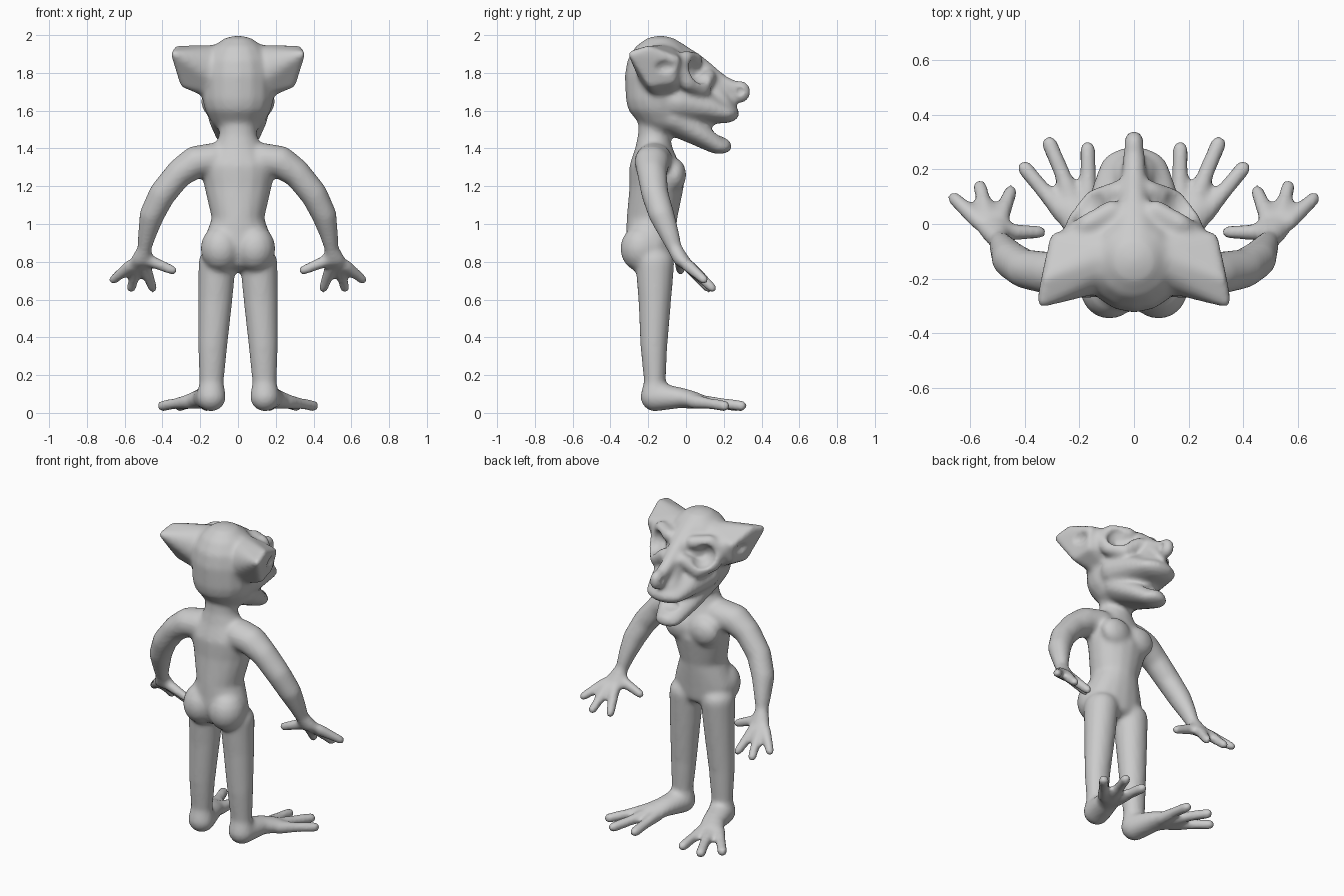
import bpy, bmesh, math
from mathutils import Vector, Matrix

skin = bmesh.new()
cuts = bmesh.new()


def cloud(c, r):
    """Points on an ellipsoid; r is a number or three radii."""
    r = (r, r, r) if isinstance(r, (int, float)) else r
    pts = []
    for i in range(9):
        t = math.pi * i / 8
        for k in range(16 if 0 < i < 8 else 1):
            a = math.tau * k / 16
            pts.append(Vector((c[0] + r[0] * math.sin(t) * math.cos(a),
                               c[1] + r[1] * math.sin(t) * math.sin(a),
                               c[2] + r[2] * math.cos(t))))
    return pts


def hull(bm, pts):
    vs = [bm.verts.new(p) for p in pts]
    res = bmesh.ops.convex_hull(bm, input=vs)
    junk = {e for k in ("geom_interior", "geom_unused") for e in res[k]
            if isinstance(e, bmesh.types.BMVert) and e.is_valid}
    bmesh.ops.delete(bm, geom=list(junk), context='VERTS')


def chain(balls, s=1):
    """Solid limb: hulls between successive ellipsoids, s=-1 mirrors in x."""
    balls = [((c[0] * s, c[1], c[2]), r) for c, r in balls]
    for a, b in zip(balls, balls[1:]):
        hull(skin, cloud(*a) + cloud(*b))


def blob(bm, c, r, s=1):
    hull(bm, cloud((c[0] * s, c[1], c[2]), r))


# torso and neck
torso = [(.80, -.18, .185, .11), (.89, -.19, .19, .13), (1.03, -.18, .14, .135),
         (1.2, -.155, .18, .145), (1.31, -.165, .2, .135), (1.4, -.17, .13, .10),
         (1.47, -.17, .1, .085), (1.58, -.16, .1, .09)]
chain([((0, y, z), (rx, ry, .05)) for z, y, rx, ry in torso])

# skull, cheeks, muzzle and jaw
chain([((0, -.135, 1.79), (.19, .19, .21)), ((0, -.14, 1.66), (.19, .18, .15)),
       ((0, -.11, 1.57), (.15, .15, .10))])
chain([((0, -.1, 1.82), (.19, .14, .15)), ((0, .0, 1.80), (.13, .09, .11))])
chain([((0, -.04, 1.65), (.2, .13, .13)), ((0, .1, 1.62), (.165, .1, .09)),
       ((0, .20, 1.585), (.13, .085, .052))])
chain([((0, -.06, 1.56), (.16, .11, .09)), ((0, .07, 1.475), (.125, .09, .06)),
       ((0, .175, 1.405), (.085, .07, .035))])
chain([((0, .16, 1.405), (.07, .06, .03)), ((0, .205, 1.425), (.06, .035, .028))])

# nose bridge, nose ball
chain([((0, -.06, 1.92), (.09, .06, .05)), ((0, .06, 1.85), (.055, .05, .045)),
       ((0, .18, 1.745), (.045, .05, .05)), ((0, .27, 1.71), (.04, .04, .04))])
chain([((0, .13, 1.73), (.06, .06, .06)), ((0, .19, 1.63), (.09, .07, .05))])
blob(skin, (0, .285, 1.7), (.042, .06, .062))

for s in (1, -1):
    # ear: blunt flattened horn
    ear = [((.34, -.29, 1.90), .018), ((.325, -.2, 1.93), .015), ((.29, -.05, 1.87), .02),
           ((.27, -.07, 1.76), .02), ((.29, -.19, 1.74), .018),
           ((.11, -.12, 1.80), (.08, .13, .15))]
    hull(skin, [p for (c, r) in ear for p in cloud((c[0] * s, c[1], c[2]), r)])
    # brow, cheek bone around the eye
    chain([((.08, .05, 1.87), .04), ((.17, .0, 1.88), .04), ((.22, -.04, 1.83), .045),
           ((.2, .01, 1.75), .045), ((.14, .08, 1.72), .05), ((.06, .12, 1.78), .04)], s)
    # chest, buttock
    blob(skin, (.085, -.06, 1.26), (.1, .062, .09), s)
    blob(skin, (.09, -.235, .87), (.11, .115, .125), s)
    # leg and foot
    chain([((.11, -.165, .80), (.1, .105, .08)), ((.12, -.165, .6), (.092, .088, .06)),
           ((.134, -.17, .35), (.078, .072, .05)), ((.14, -.165, .16), (.065, .058, .05)),
           ((.142, -.165, .085), (.08, .078, .078)), ((.175, -.03, .08), (.07, .06, .055)),
           ((.215, .05, .065), (.085, .05, .045))], s)
    for base, mid, tip in (((.17, .05), (.168, .17), (.17, .275)),
                           ((.22, .06), (.265, .19), (.31, .295)),
                           ((.26, .04), (.33, .12), (.4, .205))):
        chain([((*base, .06), .04), ((*mid, .05), .031), ((*tip, .037), .031)], s)
    # arm
    chain([((.13, -.17, 1.34), (.1, .1, .09)), ((.22, -.18, 1.33), (.09, .095, .085)),
           ((.31, -.18, 1.27), (.075, .08, .075)), ((.40, -.165, 1.16), .073),
           ((.455, -.13, 1.05), (.068, .07, .06)), ((.48, -.09, .95), (.05, .055, .05)),
           ((.495, -.06, .87), (.037, .04, .04)), ((.51, -.025, .81), (.06, .045, .035)),
           ((.525, .01, .78), (.07, .03, .03))], s)
    # fingers and thumb
    for base, tip in (((.57, .01, .78), (.66, .095, .705)), ((.54, .03, .765), (.565, .14, .66)),
                      ((.49, .02, .77), (.452, .12, .66)), ((.48, -.03, .81), (.345, -.03, .755))):
        chain([(base, .034), (tip, .027)], s)
    # eye socket, ear hollow and nostril cutters
    blob(cuts, (.18, .085, 1.815), (.072, .085, .075), s)
    blob(cuts, (.375, -.1, 1.825), (.085, .09, .06), s)
    blob(cuts, (.045, .288, 1.703), (.022, .026, .028), s)

# mouth hollow
blob(cuts, (0, .235, 1.495), (.105, .11, .036))


def make(name, bm):
    bmesh.ops.recalc_face_normals(bm, faces=bm.faces)
    me = bpy.data.meshes.new(name)
    bm.to_mesh(me)
    bm.free()
    ob = bpy.data.objects.new(name, me)
    bpy.context.collection.objects.link(ob)
    return ob


cutter = make("hollow_cutters", cuts)
cutter.hide_render = True
cutter.hide_set(True)
body = make("creature_skin", skin)


def remesh(size, rounds):
    m = body.modifiers.new("skin", 'REMESH')
    m.mode, m.voxel_size, m.use_smooth_shade = 'VOXEL', size, True
    m = body.modifiers.new("soften", 'SMOOTH')
    m.factor, m.iterations = .5, rounds


# fuse the parts, carve the hollows, soften
remesh(.012, 8)
b = body.modifiers.new("carve", 'BOOLEAN')
b.operation, b.object, b.solver = 'DIFFERENCE', cutter, 'EXACT'
remesh(.011, 3)
